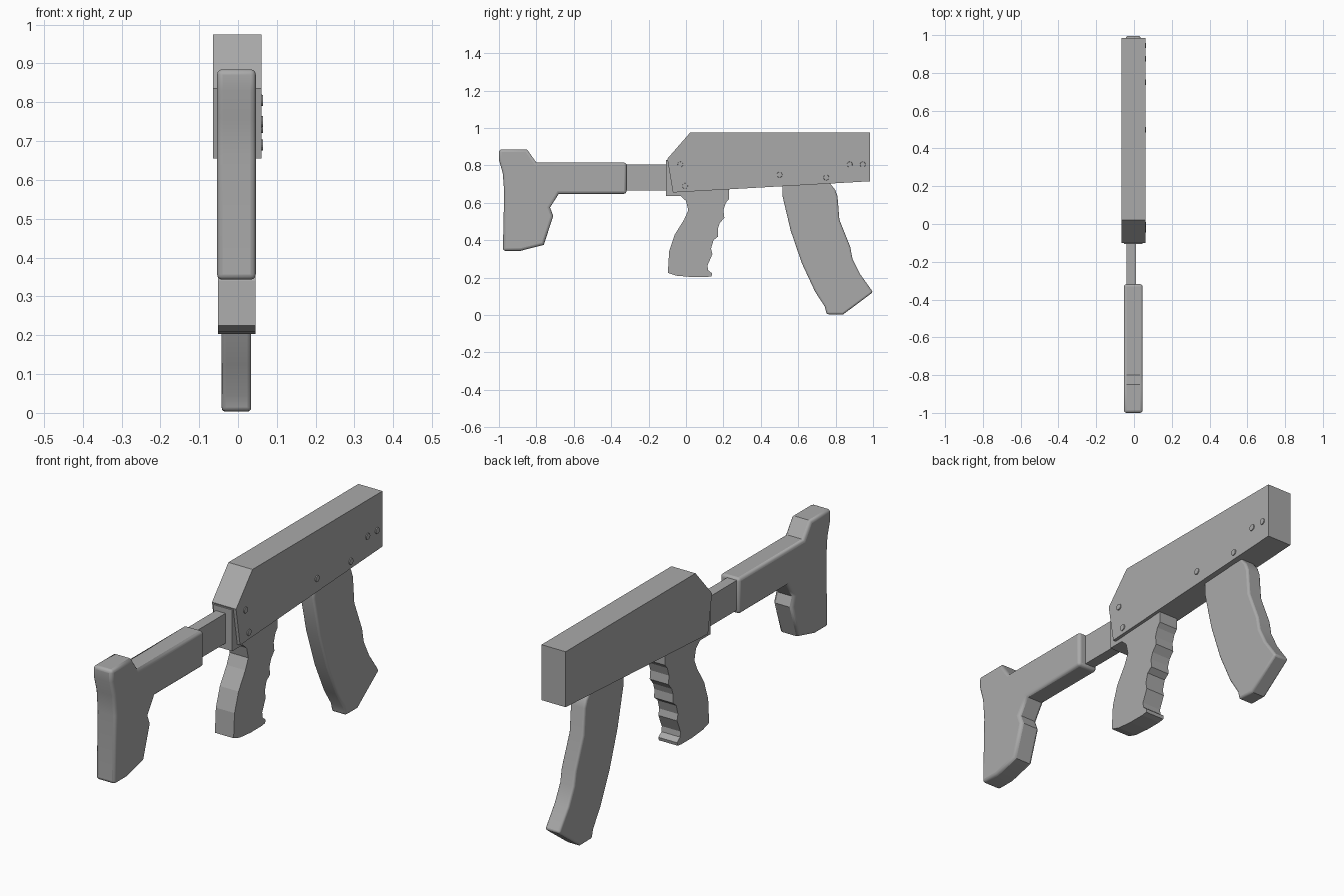
import bpy, bmesh, math
from mathutils import Matrix

grey = bpy.data.materials.new("plain grey")
grey.diffuse_color = (0.4, 0.4, 0.4, 1)


def finish(bm, name, bevel=0.0):
    bmesh.ops.recalc_face_normals(bm, faces=bm.faces)
    me = bpy.data.meshes.new(name)
    bm.to_mesh(me)
    bm.free()
    me.materials.append(grey)
    ob = bpy.data.objects.new(name, me)
    bpy.context.collection.objects.link(ob)
    bpy.ops.object.select_all(action='DESELECT')
    ob.select_set(True)
    bpy.context.view_layer.objects.active = ob
    if bevel:
        m = ob.modifiers.new("soft_edges", 'BEVEL')
        m.width = bevel
        m.segments = 3
        m.limit_method = 'ANGLE'
        m.angle_limit = math.radians(60)
        bpy.ops.object.shade_smooth_by_angle(angle=math.radians(32))
    return ob


def slab(name, profile, x0, x1, bevel=0.0):
    """Extrude a (y, z) outline from x0 to x1."""
    bm = bmesh.new()
    face = bm.faces.new([bm.verts.new((x0, y, z)) for y, z in profile])
    ext = bmesh.ops.extrude_face_region(bm, geom=[face])
    vs = [g for g in ext["geom"] if isinstance(g, bmesh.types.BMVert)]
    bmesh.ops.translate(bm, verts=vs, vec=(x1 - x0, 0, 0))
    return finish(bm, name, bevel)


# main body with sloped rear
slab("body", [(0.022, 0.975), (0.985, 0.975), (0.985, 0.715),
              (-0.07, 0.655), (-0.1, 0.835)], -0.065, 0.06)

# rear block and finger-grooved grip
slab("grip", [(-0.107, 0.83), (-0.107, 0.637), (-0.03, 0.637), (0.0, 0.61),
              (0.012, 0.56), (-0.01, 0.51), (-0.06, 0.43), (-0.09, 0.34),
              (-0.097, 0.225), (-0.05, 0.21), (0.03, 0.203), (0.11, 0.203),
              (0.137, 0.207), (0.14, 0.222), (0.118, 0.24), (0.115, 0.265),
              (0.141, 0.325), (0.134, 0.355), (0.147, 0.4), (0.172, 0.42),
              (0.17, 0.46), (0.18, 0.49), (0.205, 0.52), (0.2, 0.56),
              (0.213, 0.6), (0.23, 0.62), (0.23, 0.7), (0.0, 0.83)],
     -0.052, 0.045)

# curved front handle
slab("front_handle", [(0.515, 0.71), (0.515, 0.64), (0.56, 0.45), (0.62, 0.275),
                      (0.69, 0.125), (0.742, 0.045), (0.752, 0.004),
                      (0.84, 0.003), (1.0, 0.122), (0.93, 0.22), (0.89, 0.3),
                      (0.878, 0.365), (0.82, 0.51), (0.81, 0.635),
                      (0.797, 0.67), (0.765, 0.71)], -0.042, 0.034, 0.01)

# connecting rod
slab("rod", [(-0.4, 0.665), (-0.4, 0.805), (-0.08, 0.805), (-0.08, 0.665)],
     -0.04, 0.01)

# shoulder stock with sleeve
slab("stock", [(-1.0, 0.885), (-0.85, 0.885), (-0.8, 0.815), (-0.318, 0.815),
               (-0.318, 0.648), (-0.68, 0.648), (-0.727, 0.575),
               (-0.71, 0.53), (-0.76, 0.375), (-0.885, 0.343),
               (-0.979, 0.343), (-0.972, 0.66), (-0.98, 0.76),
               (-1.0, 0.83)], -0.054, 0.046, 0.014)

# round pins on the right side
bm = bmesh.new()
for y, z in [(-0.03, 0.805), (-0.005, 0.69), (0.5, 0.75),
             (0.75, 0.735), (0.875, 0.805), (0.945, 0.805)]:
    bmesh.ops.create_cone(bm, cap_ends=True, segments=16, radius1=0.016,
                          radius2=0.014, depth=0.01,
                          matrix=Matrix.Translation((0.059, y, z))
                          @ Matrix.Rotation(math.pi / 2, 4, 'Y'))
finish(bm, "pins")
